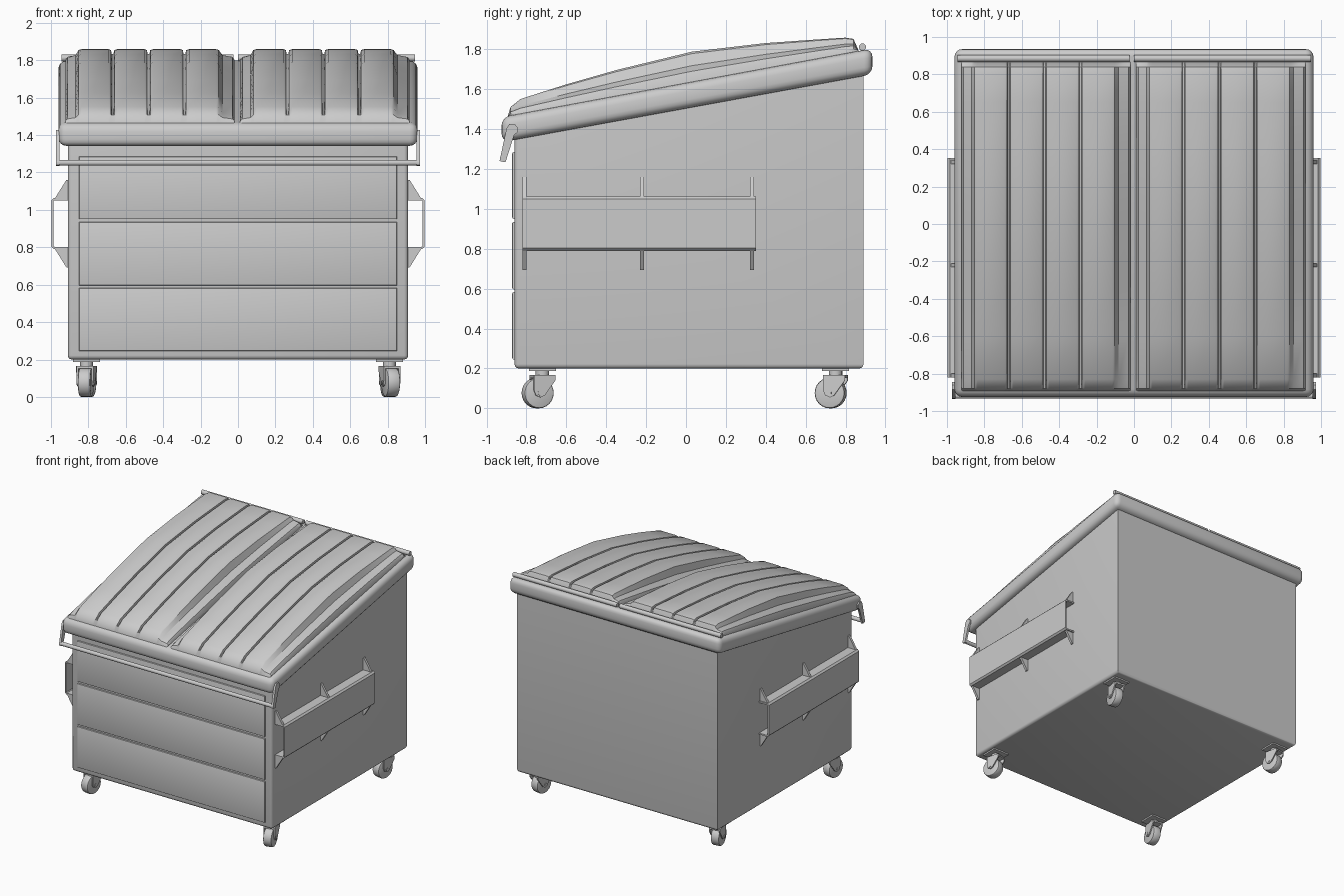
import bpy, bmesh, math
from mathutils import Vector, Matrix

if "Cube" in bpy.data.objects:
    bpy.data.objects.remove(bpy.data.objects["Cube"])

GREY = (0.6, 0.6, 0.6, 1)
mat = bpy.data.materials.new("grey_metal")
mat.use_nodes = True
mat.diffuse_color = GREY
mat.node_tree.nodes["Principled BSDF"].inputs["Base Color"].default_value = GREY


def finish(name, bm, smooth=True):
    bmesh.ops.recalc_face_normals(bm, faces=bm.faces)
    me = bpy.data.meshes.new(name)
    bm.to_mesh(me)
    bm.free()
    me.materials.append(mat)
    ob = bpy.data.objects.new(name, me)
    bpy.context.collection.objects.link(ob)
    if smooth:
        bpy.ops.object.select_all(action='DESELECT')
        ob.select_set(True)
        bpy.context.view_layer.objects.active = ob
        bpy.ops.object.shade_smooth_by_angle(angle=math.radians(35))
    return ob


def add_prism(bm, pts, a, b, axis="x"):
    """Extrude a closed (y,z) profile along x, or an (x,z) profile along y."""
    place = (lambda p, t: (t, p[0], p[1])) if axis == "x" else (lambda p, t: (p[0], t, p[1]))
    lo = [bm.verts.new(place(p, a)) for p in pts]
    hi = [bm.verts.new(place(p, b)) for p in pts]
    bm.faces.new(lo)
    bm.faces.new(hi[::-1])
    for i in range(len(pts)):
        j = (i + 1) % len(pts)
        bm.faces.new((lo[i], lo[j], hi[j], hi[i]))


def add_box(bm, lo, hi):
    add_prism(bm, [(lo[1], lo[2]), (hi[1], lo[2]), (hi[1], hi[2]), (lo[1], hi[2])], lo[0], hi[0])


def add_rod(bm, p, q, r, seg=16):
    p, q = Vector(p), Vector(q)
    d = q - p
    m = Matrix.Translation((p + q) / 2) @ d.to_track_quat('Z', 'Y').to_matrix().to_4x4()
    bmesh.ops.create_cone(bm, cap_ends=True, segments=seg, radius1=r, radius2=r,
                          depth=d.length, matrix=m)


def bevel(bm, edges, width, seg=3):
    bmesh.ops.bevel(bm, geom=edges, offset=width, segments=seg, profile=0.5, affect='EDGES')


# Sloped bin body with rounded front corners and lower edges
bm = bmesh.new()
add_prism(bm, [(-0.86, 0.2), (0.89, 0.2), (0.89, 1.74), (-0.86, 1.41)], -0.91, 0.91)


def rounded(e):
    a, b = (v.co for v in e.verts)
    front = a.y < -0.8 and b.y < -0.8 and abs(a.x - b.x) < 0.01
    low = a.z < 0.3 and b.z < 0.3
    return front or low


bevel(bm, [e for e in bm.edges if rounded(e)], 0.022)
finish("bin_body", bm)

# Three raised front panels
for i, (z0, z1) in enumerate([(0.245, 0.583), (0.597, 0.935), (0.95, 1.285)]):
    bm = bmesh.new()
    add_box(bm, (-0.85, -0.872, z0), (0.85, -0.85, z1))
    bevel(bm, [e for e in bm.edges if all(v.co.y < -0.87 for v in e.verts)], 0.008, 2)
    finish(f"front_panel_{i + 1}", bm)

# Thick rounded rim following the slope
bm = bmesh.new()
add_prism(bm, [(-0.925, 1.335), (0.935, 1.675), (0.935, 1.805), (-0.925, 1.46)], -0.96, 0.96)
bevel(bm, bm.edges[:], 0.042, 4)
finish("rim", bm)


# Two ribbed, crowned lids
def base(y):
    return 1.46 + 0.19 * (y + 0.9)


CROWN = [(-0.895, 0.0), (-0.88, 0.035), (-0.83, 0.066), (-0.6, 0.096), (-0.35, 0.12),
         (0.03, 0.14), (0.4, 0.113), (0.65, 0.083), (0.8, 0.064), (0.84, 0.05), (0.865, 0.0)]
RIB_START, PITCH = 0.07, 0.192

# Cross-section: (offset, crown share, groove depth)
section = [(0, 0, 0), (0.012, 0.3, 0), (0.055, 0.5, 0)]
for k in range(4):
    s = RIB_START + PITCH * k
    section += [(s, 0.93, 0), (s + 0.016, 1, 0), (s + 0.16, 1, 0), (s + 0.174, 0.93, 0)]
    if k < 3:
        section += [(s + 0.178, 0.9, 0.03), (s + 0.187, 0.9, 0.03)]
section += [(0.84, 0.5, 0), (0.893, 0.3, 0), (0.905, 0, 0)]

for side, x0 in (("right", -0.923), ("left", 0.012)):
    bm = bmesh.new()
    rows = []
    for y, c in CROWN:
        fade = min(1, c / 0.1)
        row = [bm.verts.new((x0 + o, y, base(y) - 0.03))  for o in (0,)]
        row += [bm.verts.new((x0 + o, y, base(y) + 0.012 * (c > 0) + c * f - g * fade * (c > 0.04)))
                for o, f, g in section]
        row.append(bm.verts.new((x0 + section[-1][0], y, base(y) - 0.03)))
        rows.append(row)
    for r, s in zip(rows, rows[1:]):
        for i in range(len(r) - 1):
            bm.faces.new((r[i], r[i + 1], s[i + 1], s[i]))
        bm.faces.new((r[-1], r[0], s[0], s[-1]))
    bm.faces.new(rows[0])
    bm.faces.new(rows[-1])
    finish(f"{side}_lid", bm)

# Hinge rods along the back edge
bm = bmesh.new()
for a, b in ((-0.945, -0.025), (0.0, 0.945)):
    add_rod(bm, (a, 0.885, 1.812), (b, 0.885, 1.812), 0.018)
finish("hinge_rods", bm)

# Front lock bar and its swinging arms
bm = bmesh.new()
add_rod(bm, (-0.97, -0.918, 1.252), (0.97, -0.918, 1.252), 0.016)
for s in (-1, 1):
    add_prism(bm, [(-0.935, 1.24), (-0.905, 1.235), (-0.862, 1.37), (-0.845, 1.385), (-0.845, 1.41),
                   (-0.86, 1.427), (-0.885, 1.427), (-0.9, 1.405)], s * 0.955, s * 0.972)
finish("lock_bar", bm)

# Fork pockets: open channels with triangular gussets
for side, s in (("right", -1), ("left", 1)):
    bm = bmesh.new()
    outer = [(0.9, 0.79), (0.985, 0.79), (0.998, 0.803), (0.998, 1.05), (0.985, 1.063), (0.9, 1.063)]
    inner = [(0.9, 1.051), (0.981, 1.051), (0.987, 1.045), (0.987, 0.808), (0.981, 0.802), (0.9, 0.802)]
    add_prism(bm, [(s * x, z) for x, z in outer + inner], -0.82, 0.352, "y")
    for y in (-0.81, -0.22, 0.332):
        for z, d in ((1.06, 0.1), (0.793, -0.1)):
            tri = [(0.9, z), (0.98, z), (0.918, z + d), (0.9, z + d)]
            add_prism(bm, [(s * x, h) for x, h in tri], y - 0.01, y + 0.01, "y")
    finish(f"{side}_fork_pocket", bm, False)

# Swivel casters: plate, stem, fork and wheel
CASTERS = [("front_right", -0.81, -0.72, -8, -1), ("front_left", 0.81, -0.72, 15, -1),
           ("back_right", -0.81, 0.75, 12, -1), ("back_left", 0.81, 0.75, -10, -1)]
for name, x, y, turn, d in CASTERS:
    place = Matrix.Translation((x, y, 0)) @ Matrix.Rotation(math.radians(turn), 4, 'Z')
    bm = bmesh.new()
    add_box(bm, (x - 0.072, y - 0.068, 0.188), (x + 0.072, y + 0.068, 0.205))
    add_rod(bm, (x, y, 0.155), (x, y, 0.19), 0.034)
    finish(f"{name}_caster_plate", bm)

    bm = bmesh.new()
    add_box(bm, (-0.046, -0.055, 0.153), (0.046, 0.055, 0.166))
    for s in (-1, 1):
        add_prism(bm, [(-0.055, 0.165), (0.055, 0.165), (0.055, 0.14), (0.0, 0.065),
                       (-0.02, 0.055), (-0.045, 0.065), (-0.055, 0.09)], s * 0.036, s * 0.046)
    bm.transform(place)
    finish(f"{name}_caster_fork", bm)

    bm = bmesh.new()
    add_rod(bm, (-0.034, d * 0.025, 0.077), (0.034, d * 0.025, 0.077), 0.077, 24)
    bevel(bm, [e for e in bm.edges if abs(e.verts[0].co.x - e.verts[1].co.x) < 0.001], 0.01, 2)
    add_rod(bm, (-0.05, d * 0.025, 0.077), (0.05, d * 0.025, 0.077), 0.012, 10)
    bm.transform(place)
    finish(f"{name}_caster_wheel", bm)
